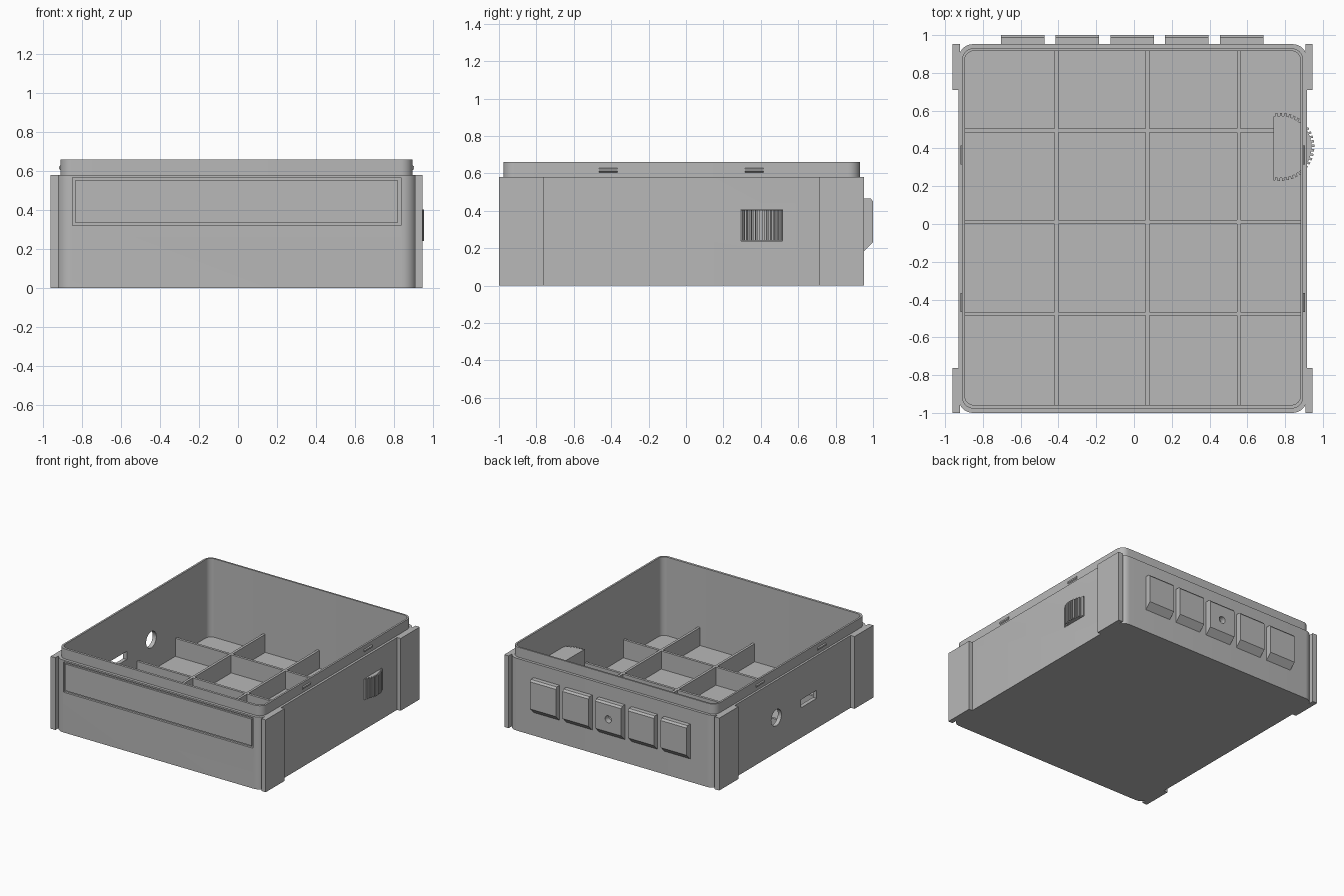
import bpy, bmesh, math
from mathutils import Vector

old = bpy.data.objects.get("Cube")
if old:
    bpy.data.objects.remove(old)

grey = bpy.data.materials.new("plain_grey")
grey.use_nodes = True
grey.diffuse_color = (0.48, 0.48, 0.48, 1)
grey.node_tree.nodes["Principled BSDF"].inputs["Base Color"].default_value = (0.48, 0.48, 0.48, 1)


def finish(name, bm, smooth=False):
    bmesh.ops.recalc_face_normals(bm, faces=bm.faces[:])
    mesh = bpy.data.meshes.new(name)
    bm.to_mesh(mesh)
    bm.free()
    mesh.materials.append(grey)
    ob = bpy.data.objects.new(name, mesh)
    bpy.context.collection.objects.link(ob)
    if smooth:
        bpy.ops.object.select_all(action='DESELECT')
        ob.select_set(True)
        bpy.context.view_layer.objects.active = ob
        bpy.ops.object.shade_smooth_by_angle(angle=math.radians(30))
    return ob


def box(name, x0, x1, y0, y1, z0, z1):
    bm = bmesh.new()
    bmesh.ops.create_cube(bm, size=1)
    for v in bm.verts:
        v.co = (x1 if v.co.x > 0 else x0, y1 if v.co.y > 0 else y0, z1 if v.co.z > 0 else z0)
    return finish(name, bm)


def prism(name, points, offset, smooth=False):
    """Extrude a closed outline of 3D points along an offset."""
    bm = bmesh.new()
    face = bm.faces.new([bm.verts.new(p) for p in points])
    ext = bmesh.ops.extrude_face_region(bm, geom=[face])["geom"]
    bmesh.ops.translate(bm, vec=Vector(offset), verts=[g for g in ext if isinstance(g, bmesh.types.BMVert)])
    return finish(name, bm, smooth)


def rounded_ring(bm, x0, x1, y0, y1, r, z, steps=8):
    ring = []
    corners = [(x1 - r, y1 - r), (x0 + r, y1 - r), (x0 + r, y0 + r), (x1 - r, y0 + r)]
    for k, (cx, cy) in enumerate(corners):
        for i in range(steps + 1):
            a = (k + i / steps) * math.pi / 2
            ring.append(bm.verts.new((cx + r * math.cos(a), cy + r * math.sin(a), z)))
    return ring


def cut(target, cutter):
    cutter.hide_render = True
    mod = target.modifiers.new("cut", 'BOOLEAN')
    mod.operation, mod.solver, mod.object = 'DIFFERENCE', 'EXACT', cutter
    bpy.context.view_layer.objects.active = target
    bpy.ops.object.modifier_apply(modifier=mod.name)
    bpy.data.objects.remove(cutter)


def round_cutter(center, radius, axis, length):
    pts = []
    for i in range(24):
        a = i * math.tau / 24
        u, w = radius * math.cos(a), radius * math.sin(a)
        pts.append(Vector(center) + (Vector((0, u, w)) if axis == 'x' else Vector((u, 0, w))))
    return prism("hole_cutter", pts, (length, 0, 0) if axis == 'x' else (0, length, 0))


# Open tray with stepped lip
outer = (-0.928, 0.915, -1.0, 0.952, 0.075)
lip = (-0.911, 0.896, -0.977, 0.93, 0.062)
inner = (-0.896, 0.881, -0.958, 0.916, 0.048)
bm = bmesh.new()
rings = [rounded_ring(bm, *s, z) for s, z in
         ((outer, 0), (outer, 0.58), (lip, 0.58), (lip, 0.66), (inner, 0.66), (inner, 0.03))]
for a, b in zip(rings, rings[1:]):
    for i in range(len(a)):
        j = (i + 1) % len(a)
        bm.faces.new((a[i], a[j], b[j], b[i]))
bm.faces.new(rings[0])
bm.faces.new(rings[-1])
body = finish("tray_body", bm)

# Front recess, side ports and wheel slot
cut(body, box("front_cutter", -0.85, 0.835, -1.1, -0.983, 0.323, 0.567))
cut(body, box("port_cutter", -1.1, -0.8, -0.33, -0.13, 0.24, 0.305))
cut(body, round_cutter((-1.1, 0.18, 0.28), 0.065, 'x', 0.3))
cut(body, box("wheel_cutter", 0.8, 1.1, 0.293, 0.517, 0.238, 0.408))
bpy.ops.object.select_all(action='DESELECT')
body.select_set(True)
bpy.context.view_layer.objects.active = body
bpy.ops.object.shade_smooth_by_angle(angle=math.radians(30))

# Front panel inside its groove
box("front_panel", -0.835, 0.82, -0.998, -0.98, 0.338, 0.552)

# Compartment dividers
for i, x in enumerate((-0.41, 0.071, 0.555)):
    box(f"long_divider_{i + 1}", x - 0.01, x + 0.01, -0.965, 0.922, 0.02, 0.175)
for i, y in enumerate((0.495, 0.01, -0.475)):
    box(f"cross_divider_{i + 1}", -0.902, 0.887, y - 0.01, y + 0.01, 0.02, 0.175)

# Corner guards
for side, x0, x1 in (("right", -0.962, -0.92), ("left", 0.907, 0.946)):
    for end, y0, y1 in (("front", -1.0, -0.762), ("back", 0.71, 0.952)):
        box(f"{end}_{side}_guard", x0, x1, y0, y1, 0, 0.58)

# Snap bumps on the lip
for side, x, d in (("right", -0.911, -0.008), ("left", 0.896, 0.008)):
    for end, y in (("front", -0.415), ("back", 0.365)):
        pts = [(x - d / 2, y - 0.05, 0.603), (x + d, y - 0.05, 0.612),
               (x + d, y - 0.05, 0.624), (x - d / 2, y - 0.05, 0.633)]
        prism(f"{end}_{side}_snap", pts, (0, 0.1, 0))

# Back keys with sloped undersides; the middle one has a hole
for i in range(5):
    x = -0.59 + i * 0.29
    pts = [(x - 0.115, y, z) for y, z in
           ((0.94, 0.185), (0.952, 0.185), (1.0, 0.232), (1.0, 0.45), (0.988, 0.465), (0.94, 0.465))]
    key = prism(f"back_key_{i + 1}", pts, (0.23, 0, 0))
    if i == 2:
        cut(key, round_cutter((x, 0.955, 0.335), 0.028, 'y', 0.1))

# Knurled thumb wheel with a flat inner side
teeth, limit = 26, math.acos(-0.04 / 0.18)
pts = []
for t in range(teeth):
    for f, r in ((0, 0.18), (0.5, 0.18), (0.5, 0.165), (1, 0.165)):
        a = -limit + (t + f) / teeth * 2 * limit
        pts.append((0.775 + r * math.cos(a), 0.408 + r * math.sin(a), 0.242))
prism("thumb_wheel", pts, (0, 0, 0.162))
